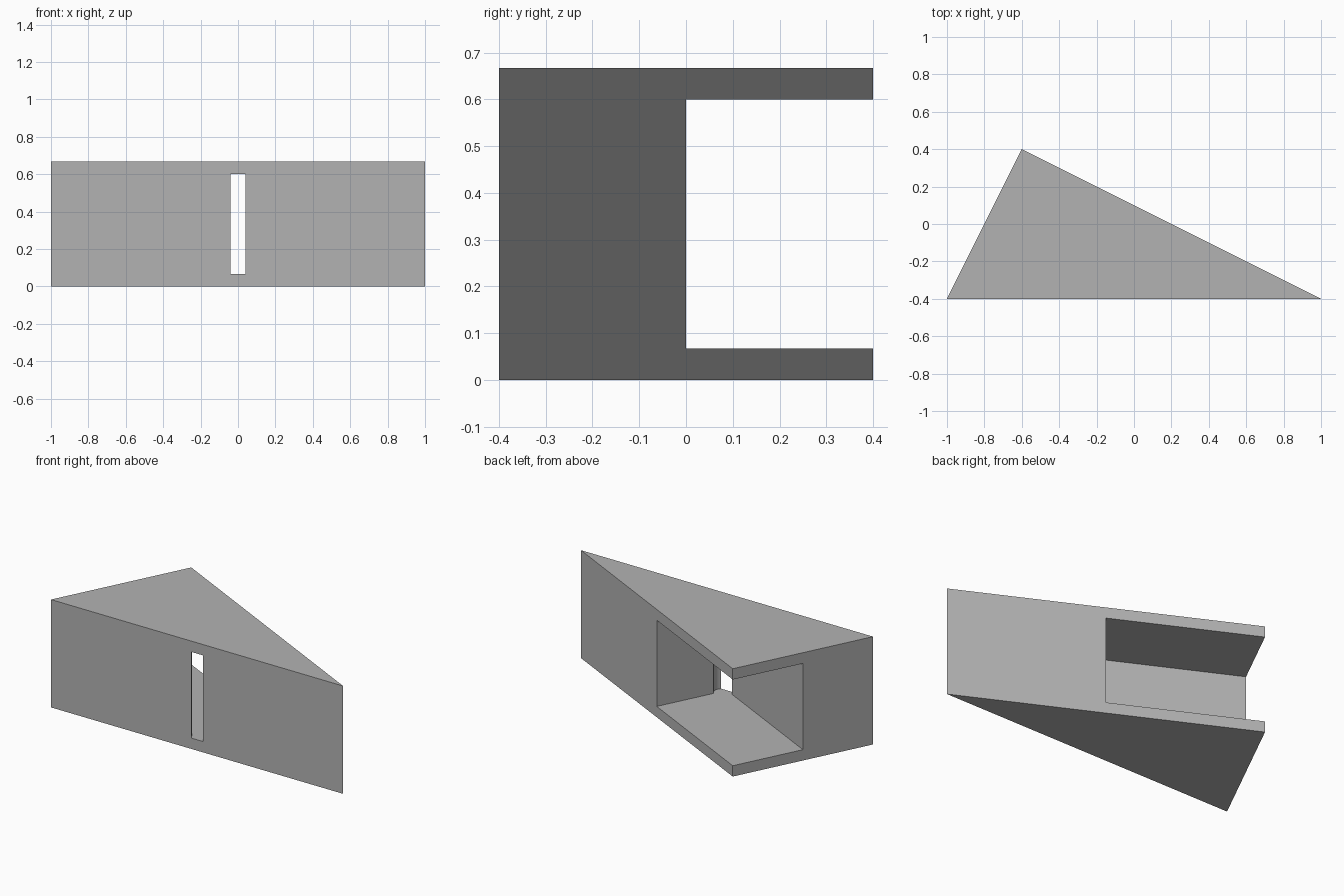
import bpy
import bmesh
import math
from mathutils import Vector

cube = bpy.data.objects.get("Cube")
if cube:
    bpy.data.objects.remove(cube, do_unlink=True)

HEIGHT = 0.667
PLATE = 0.067

grey = bpy.data.materials.new("plain grey")
grey.use_nodes = True
colour = (0.45, 0.45, 0.45, 1)
grey.diffuse_color = colour
grey.node_tree.nodes["Principled BSDF"].inputs["Base Color"].default_value = colour


def prism(name, outline, bottom, top):
    """Extrude a flat outline upwards into a closed solid."""
    bm = bmesh.new()
    base = bm.faces.new([bm.verts.new((p[0], p[1], bottom)) for p in outline])
    raised = bmesh.ops.extrude_face_region(bm, geom=[base])["geom"]
    verts = [g for g in raised if isinstance(g, bmesh.types.BMVert)]
    bmesh.ops.translate(bm, verts=verts, vec=(0, 0, top - bottom))
    bmesh.ops.recalc_face_normals(bm, faces=bm.faces)
    mesh = bpy.data.meshes.new(name)
    bm.to_mesh(mesh)
    bm.free()
    mesh.materials.append(grey)
    obj = bpy.data.objects.new(name, mesh)
    bpy.context.collection.objects.link(obj)
    return obj


# Right-angled triangular block
wedge = prism("wedge_block", [(-1, -0.4), (1, -0.4), (-0.6, 0.4)], 0, HEIGHT)

# Square-cornered pocket whose inner corner is relieved by a round hole
# that breaks through the front face as a narrow slot
corner = Vector((0, -0.4))
along_short = Vector((0.4, 0.8))
along_long = Vector((-0.8, 0.4))
centre, radius = Vector((0, -0.362)), 0.055
start, end, steps = math.radians(45), math.radians(-168.4), 32
arc = []
for i in range(steps + 1):
    a = start + (end - start) * i / steps
    arc.append(centre + radius * Vector((math.cos(a), math.sin(a))))
far_a = corner + along_short * 1.5
far_b = corner + along_long * 2
outline = arc + [far_b, far_a + far_b - corner, far_a]
cutter = prism("pocket_cutter", outline, PLATE, HEIGHT - PLATE)
cutter.hide_render = True
cutter.hide_viewport = True

# Cut the pocket and keep only the finished block
cut = wedge.modifiers.new("pocket", 'BOOLEAN')
cut.operation = 'DIFFERENCE'
cut.solver = 'EXACT'
cut.object = cutter
depsgraph = bpy.context.evaluated_depsgraph_get()
finished = bpy.data.meshes.new_from_object(wedge.evaluated_get(depsgraph))
wedge.modifiers.clear()
wedge.data = finished
bpy.data.objects.remove(cutter, do_unlink=True)

# Smooth the round relief, keep the edges sharp
bpy.context.view_layer.objects.active = wedge
wedge.select_set(True)
bpy.ops.object.shade_smooth_by_angle(angle=math.radians(30))
